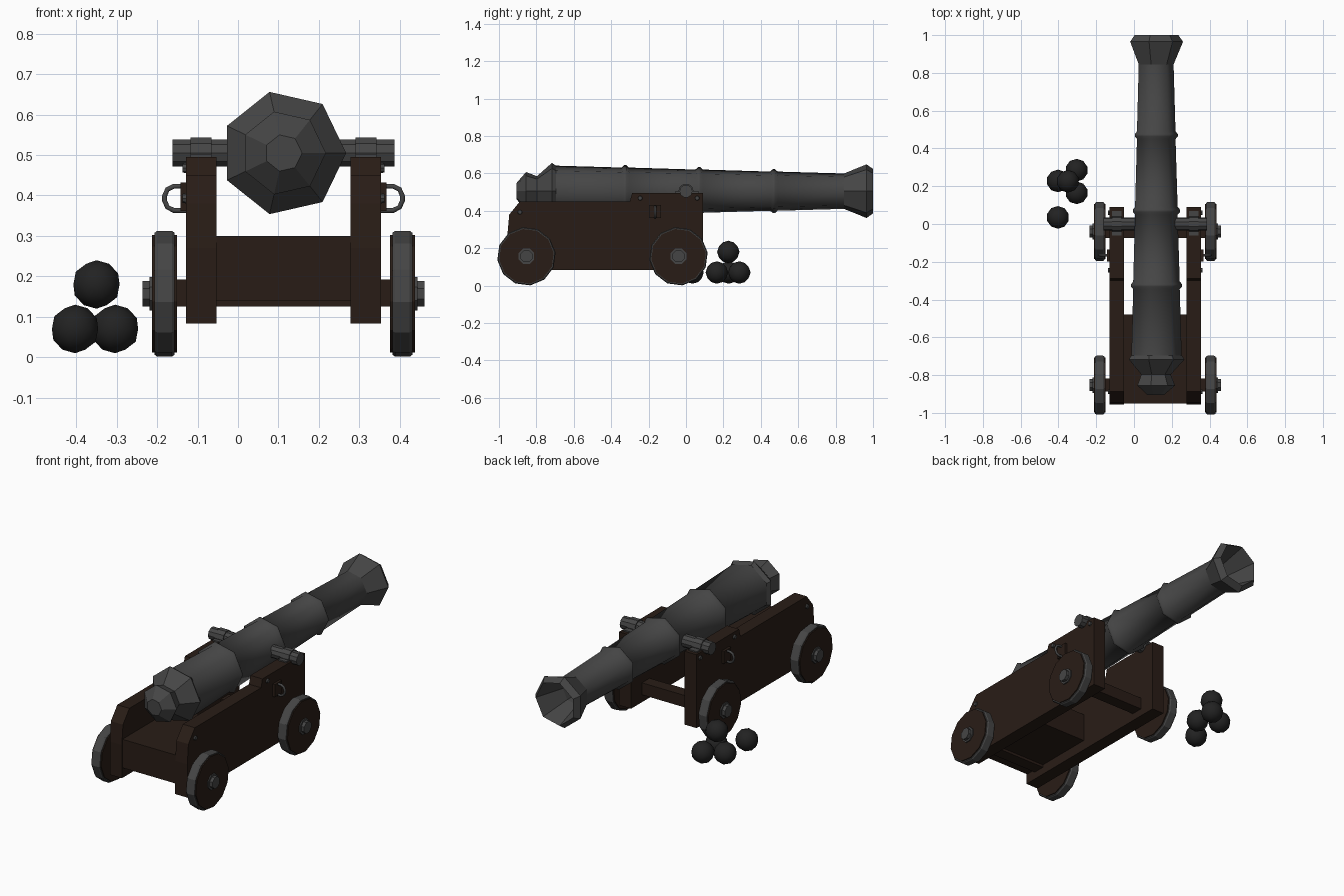
import bpy, bmesh, math
from mathutils import Vector

if "Cube" in bpy.data.objects:
    bpy.data.objects.remove(bpy.data.objects["Cube"])

CX = 0.1125  # centre line of the gun


def material(name, rgb):
    m = bpy.data.materials.new(name)
    m.diffuse_color = (*rgb, 1)
    m.use_nodes = True
    m.node_tree.nodes["Principled BSDF"].inputs["Base Color"].default_value = m.diffuse_color
    return m


IRON = material("iron", (0.06, 0.06, 0.06))
WOOD = material("dark_wood", (0.022, 0.012, 0.008))
SHOT = material("shot", (0.016, 0.016, 0.016))


def finish(bm, name, mats):
    bmesh.ops.recalc_face_normals(bm, faces=bm.faces)
    me = bpy.data.meshes.new(name)
    bm.to_mesh(me)
    bm.free()
    for m in mats:
        me.materials.append(m)
    ob = bpy.data.objects.new(name, me)
    bpy.context.collection.objects.link(ob)
    return ob


def lathe(name, profile, sides, axis, loc, mats, strip_mats=None, smooth=None, turn=0):
    """Spin (position, radius) points round the x or y axis and cap both ends."""
    bm = bmesh.new()
    rings = []
    for p, r in profile:
        ring = []
        for i in range(sides):
            a = 2 * math.pi * i / sides + turn
            c, s = r * math.cos(a), r * math.sin(a)
            v = Vector((c, p, s)) if axis == "y" else Vector((p, c, s))
            ring.append(bm.verts.new(v + Vector(loc)))
        rings.append(ring)
    for k in range(len(rings) - 1):
        for i in range(sides):
            j = (i + 1) % sides
            f = bm.faces.new((rings[k][i], rings[k][j], rings[k + 1][j], rings[k + 1][i]))
            f.material_index = strip_mats[k] if strip_mats else 0
            f.smooth = bool(smooth and smooth[0] <= k < smooth[1])
    for ring, k in ((rings[0], 0), (rings[-1], -1)):
        f = bm.faces.new(ring)
        f.material_index = strip_mats[k] if strip_mats else 0
    return finish(bm, name, mats)


def box(name, lo, hi, mat):
    bm = bmesh.new()
    bmesh.ops.create_cube(bm, size=1)
    for v in bm.verts:
        v.co = Vector([(a + b) / 2 + c * (b - a) for a, b, c in zip(lo, hi, v.co)])
    return finish(bm, name, [mat])


def slab(name, outline, x0, x1, mat):
    """Extrude a (y, z) outline along x."""
    bm = bmesh.new()
    f = bm.faces.new([bm.verts.new((x0, y, z)) for y, z in outline])
    r = bmesh.ops.extrude_face_region(bm, geom=[f])
    for v in r["geom"]:
        if isinstance(v, bmesh.types.BMVert):
            v.co.x = x1
    return finish(bm, name, [mat])


# Barrel: cascabel, tapered body with raised bands, flared muzzle and bore
def body_radius(y):
    return 0.14 - 0.0279 * (y + 0.70)


profile = [(-0.905, 0.046), (-0.855, 0.105), (-0.797, 0.082), (-0.717, 0.155), (-0.695, 0.14)]
start = len(profile) - 1
for y in (-0.325, 0.07, 0.47):
    r = body_radius(y)
    profile += [(y - 0.02, r), (y - 0.006, r + 0.013), (y + 0.006, r + 0.013), (y + 0.02, r)]
profile.append((0.845, 0.097))
end = len(profile) - 1
profile += [(0.965, 0.147), (1.0, 0.122), (0.83, 0.072), (0.70, 0.068)]
lathe("barrel", profile, 7, "y", (CX, 0, 0.505), [IRON], smooth=(start, end))

# Trunnion bar
lathe("trunnions", [(-0.275, 0.035), (0.275, 0.035)], 10, "x", (CX, 0, 0.505), [IRON])

# Carriage bed and axles
box("carriage_bed", (-0.056, -0.95, 0.14), (0.281, -0.48, 0.30), WOOD)
for label, y in (("front", -0.04), ("rear", -0.853)):
    box(label + "_axle", (CX - 0.28, y - 0.034, 0.125), (CX + 0.28, y + 0.034, 0.192), WOOD)

cheek = [(0.09, 0.083), (0.09, 0.495), (-0.288, 0.495), (-0.30, 0.45), (-0.888, 0.45),
         (-0.945, 0.38), (-0.955, 0.27), (-0.955, 0.083)]

for side, s in (("left", -1), ("right", 1)):
    # Side cheek
    slab(side + "_cheek", cheek, CX + s * 0.166, CX + s * 0.241, WOOD)

    # Cap over the trunnion, with its flat strap and bolts
    cx = CX + s * 0.204
    lathe(side + "_trunnion_cap", [(-0.026, 0.041), (0.026, 0.041)], 10, "x", (cx, 0, 0.505), [IRON])
    box(side + "_cap_strap", (cx - 0.026, -0.06, 0.49), (cx + 0.026, 0.07, 0.502), IRON)
    for i, (y, z) in enumerate(((-0.245, 0.468), (0.06, 0.468), (-0.888, 0.393))):
        lathe(f"{side}_bolt_{i + 1}", [(0, 0.013), (s * 0.01, 0.011)], 8, "x",
              (CX + s * 0.24, y, z), [IRON])

    # Tackle plate and U-shaped handle
    xw = CX + s * 0.241
    xs = sorted((xw - s * 0.003, xw + s * 0.014))
    box(side + "_tackle_plate", (xs[0], -0.198, 0.362), (xs[1], -0.134, 0.432), WOOD)
    cu = bpy.data.curves.new(side + "_tackle_ring", "CURVE")
    cu.dimensions = "3D"
    cu.bevel_depth = 0.007
    cu.bevel_resolution = 1
    sp = cu.splines.new("POLY")
    pts = [(0, 0.03), (0.03, 0.03), (0.046, 0.022), (0.053, 0.006), (0.053, -0.006),
           (0.046, -0.022), (0.03, -0.03), (0, -0.03)]
    sp.points.add(len(pts) - 1)
    for p, (dx, dz) in zip(sp.points, pts):
        p.co = (xw + s * dx, -0.165, 0.393 + dz, 1)
    cu.materials.append(IRON)
    bpy.context.collection.objects.link(bpy.data.objects.new(side + "_tackle_ring", cu))

    # Wheels: wooden discs with an iron tread, and stepped hubs
    for label, y in (("front", -0.04), ("rear", -0.853)):
        loc = (CX + s * 0.294, y, 0.157)
        lathe(f"{side}_{label}_wheel",
              [(-0.031, 0.147), (-0.025, 0.147), (-0.025, 0.152), (-0.018, 0.157),
               (0.018, 0.157), (0.025, 0.152), (0.025, 0.147), (0.031, 0.147)],
              12, "x", loc, [WOOD, IRON], strip_mats=[0, 1, 1, 1, 1, 1, 0], turn=math.pi / 12 * 0.5)
        lathe(f"{side}_{label}_hub",
              [(0, 0.045), (s * 0.037, 0.045), (s * 0.037, 0.034), (s * 0.055, 0.034)],
              8, "x", loc, [IRON], turn=math.pi / 8)

# Cannonballs: a small pile and one loose ball
balls = [(-0.403, 0.035, 0.07), (-0.403, 0.228, 0.07), (-0.304, 0.285, 0.07),
         (-0.304, 0.165, 0.07), (-0.35, 0.226, 0.18)]
for i, loc in enumerate(balls):
    bm = bmesh.new()
    bmesh.ops.create_icosphere(bm, subdivisions=2, radius=0.06)
    for f in bm.faces:
        f.smooth = True
    finish(bm, f"cannonball_{i + 1}", [SHOT]).location = loc
